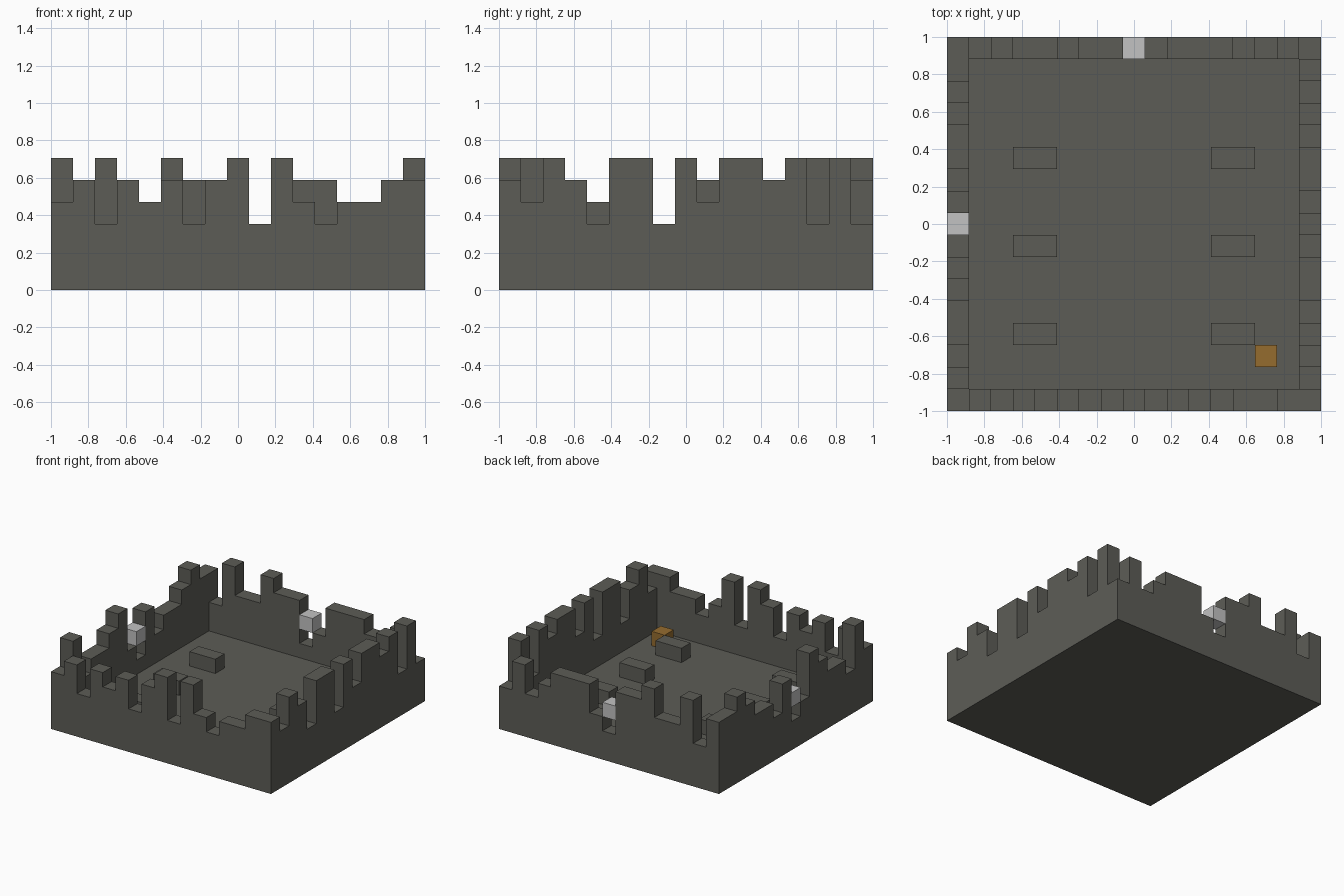
import bpy
import bmesh
from mathutils import Vector

CELLS = 17
UNIT = 2 / CELLS
FLOOR = 1  # floor thickness in cells

if "Cube" in bpy.data.objects:
    bpy.data.objects.remove(bpy.data.objects["Cube"], do_unlink=True)


def make_material(name, colour):
    material = bpy.data.materials.new(name)
    material.use_nodes = True
    rgba = (*colour, 1)
    material.diffuse_color = rgba
    material.node_tree.nodes["Principled BSDF"].inputs["Base Color"].default_value = rgba
    return material


stone = make_material("grey stone", (0.108, 0.108, 0.094))
pale = make_material("pale grey", (0.54, 0.54, 0.54))
wood = make_material("orange wood", (0.3, 0.15, 0.028))


def to_world(x, y, z):
    """Turn cell coordinates into world coordinates."""
    return Vector((x * UNIT - 1, y * UNIT - 1, z * UNIT))


def extrude_outline(name, outline, direction, material):
    """Make a solid from a flat outline pushed along a direction, in cells."""
    bm = bmesh.new()
    face = bm.faces.new([bm.verts.new(to_world(*point)) for point in outline])
    result = bmesh.ops.extrude_face_region(bm, geom=[face], use_keep_orig=True)
    moved = [item for item in result["geom"] if isinstance(item, bmesh.types.BMVert)]
    bmesh.ops.translate(bm, verts=moved, vec=Vector(direction) * UNIT)
    bmesh.ops.recalc_face_normals(bm, faces=bm.faces)
    mesh = bpy.data.meshes.new(name)
    bm.to_mesh(mesh)
    bm.free()
    mesh.materials.append(material)
    obj = bpy.data.objects.new(name, mesh)
    bpy.context.collection.objects.link(obj)
    return obj


def block(name, corner, size, material):
    """Make a box from its lowest corner and its size, in cells."""
    x, y, z = corner
    width, depth, height = size
    outline = [(x, y, z), (x + width, y, z), (x + width, y + depth, z), (x, y + depth, z)]
    return extrude_outline(name, outline, (0, 0, height), material)


def stepped_profile(heights, start):
    """Outline of a ruined wall as (distance, height) pairs, one digit per cell."""
    points = [(start, 0)]
    previous = None
    for index, digit in enumerate(heights):
        height = int(digit)
        if height != previous:
            if previous is not None:
                points.append((start + index, previous))
            points.append((start + index, height))
        previous = height
    end = start + len(heights)
    return points + [(end, previous), (end, 0)]


def wall_along_x(name, heights, y):
    outline = [(d, y, h) for d, h in stepped_profile(heights, 0)]
    extrude_outline(name, outline, (0, 1, 0), stone)


def wall_along_y(name, heights, x):
    outline = [(x, d, h) for d, h in stepped_profile(heights, 1)]
    extrude_outline(name, outline, (1, 0, 0), stone)


last = CELLS - 1
middle = CELLS // 2

# Crumbling walls, each as one stepped profile
wall_along_x("front_wall", "45354535636434455", 0)
wall_along_x("back_wall", "53644655235554353", last)
wall_along_y("right_wall", "634456325344565", 0)
wall_along_y("left_wall", "465366364665636", last)

# Floor between the walls
block("floor", (1, 1, 0), (CELLS - 2, CELLS - 2, FLOOR), stone)

# Pale blocks above the two openings
block("back_opening_block", (middle, last, 3), (1, 1, 1), pale)
block("right_opening_block", (0, middle, 3), (1, 1, 1), pale)

# Two columns of stone benches
for side, x in (("right", 3), ("left", 12)):
    for place, y in (("front", 3), ("middle", 7), ("back", 11)):
        block(f"{side}_{place}_bench", (x, y, FLOOR), (2, 1, 1), stone)

# Wooden crate in the front corner
block("crate", (14, 2, FLOOR), (1, 1, 1), wood)
